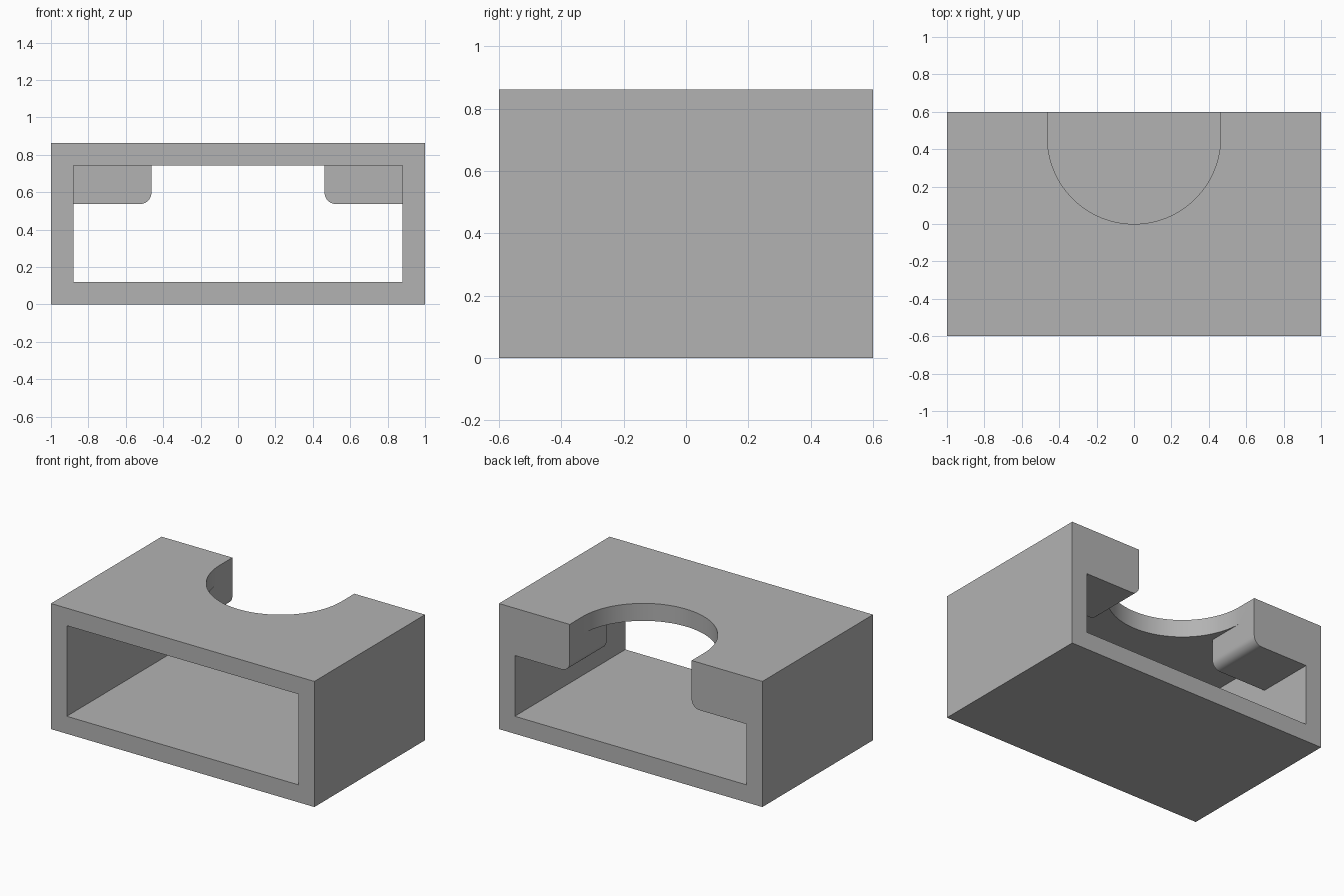
import bpy
import bmesh
from math import pi, cos, sin, radians
from mathutils import Vector

cube = bpy.data.objects.get("Cube")
if cube:
    bpy.data.objects.remove(cube, do_unlink=True)

W, D, H = 1.0, 0.6, 0.862      # half width, half depth, height
T = 0.12                       # wall thickness
R = 0.463                      # notch radius
TAB_Z, TAB_Y, FILLET = 0.537, 0.2, 0.06

grey = bpy.data.materials.new("plain_grey")
grey.use_nodes = True
colour = (0.45, 0.45, 0.45, 1)
grey.diffuse_color = colour
grey.node_tree.nodes["Principled BSDF"].inputs["Base Color"].default_value = colour


def prism(name, outline, start, end, axis):
    """Extrude an outline along y (points are x, z) or z (points are x, y)."""
    def place(p, h):
        return (p[0], h, p[1]) if axis == "y" else (p[0], p[1], h)
    bm = bmesh.new()
    face = bm.faces.new([bm.verts.new(place(p, start)) for p in outline])
    new = bmesh.ops.extrude_face_region(bm, geom=[face])["geom"]
    bmesh.ops.translate(bm, vec=Vector(place((0, 0), end - start)),
                        verts=[v for v in new if isinstance(v, bmesh.types.BMVert)])
    bmesh.ops.recalc_face_normals(bm, faces=bm.faces)
    mesh = bpy.data.meshes.new(name)
    bm.to_mesh(mesh)
    bm.free()
    mesh.materials.append(grey)
    obj = bpy.data.objects.new(name, mesh)
    bpy.context.collection.objects.link(obj)
    return obj


def arc(cx, cy, r, a0, a1, n):
    return [(cx + r * cos(a0 + (a1 - a0) * i / n),
             cy + r * sin(a0 + (a1 - a0) * i / n)) for i in range(n + 1)]


def rect(x, low, high):
    return [(-x, low), (x, low), (x, high), (-x, high)]


# Outer block
body = prism("bracket_body", rect(W, 0, H), -D, D, "y")

# Front opening, full height between floor and roof
front = prism("front_opening", rect(W - T, T, H - T), -D - 0.1, TAB_Y, "y")

# Rear opening, narrowed above by the two rounded tabs
side = [(W - T, T), (W - T, TAB_Z)]
side += arc(R + FILLET, TAB_Z + FILLET, FILLET, -pi / 2, -pi, 10)
side.append((R, H - T))
rear = prism("rear_opening", side + [(-x, z) for x, z in reversed(side)],
             TAB_Y - 0.1, D + 0.1, "y")

# Round notch through the roof, open at the back
notch = prism("roof_notch", [(R, D + 0.1), (-R, D + 0.1)] + arc(0, R, R, pi, 2 * pi, 64),
              H - T - 0.04, H + 0.1, "z")

for cutter in (front, rear, notch):
    mod = body.modifiers.new(cutter.name, "BOOLEAN")
    mod.operation = "DIFFERENCE"
    mod.solver = "EXACT"
    mod.object = cutter
    cutter.hide_render = True

# Bake the cuts, then drop the cutters
bpy.context.view_layer.update()
cut = bpy.data.meshes.new_from_object(body.evaluated_get(bpy.context.evaluated_depsgraph_get()))
body.modifiers.clear()
body.data = cut
for cutter in (front, rear, notch):
    bpy.data.objects.remove(cutter, do_unlink=True)

bpy.ops.object.select_all(action="DESELECT")
body.select_set(True)
bpy.context.view_layer.objects.active = body
bpy.ops.object.shade_smooth_by_angle(angle=radians(30))
